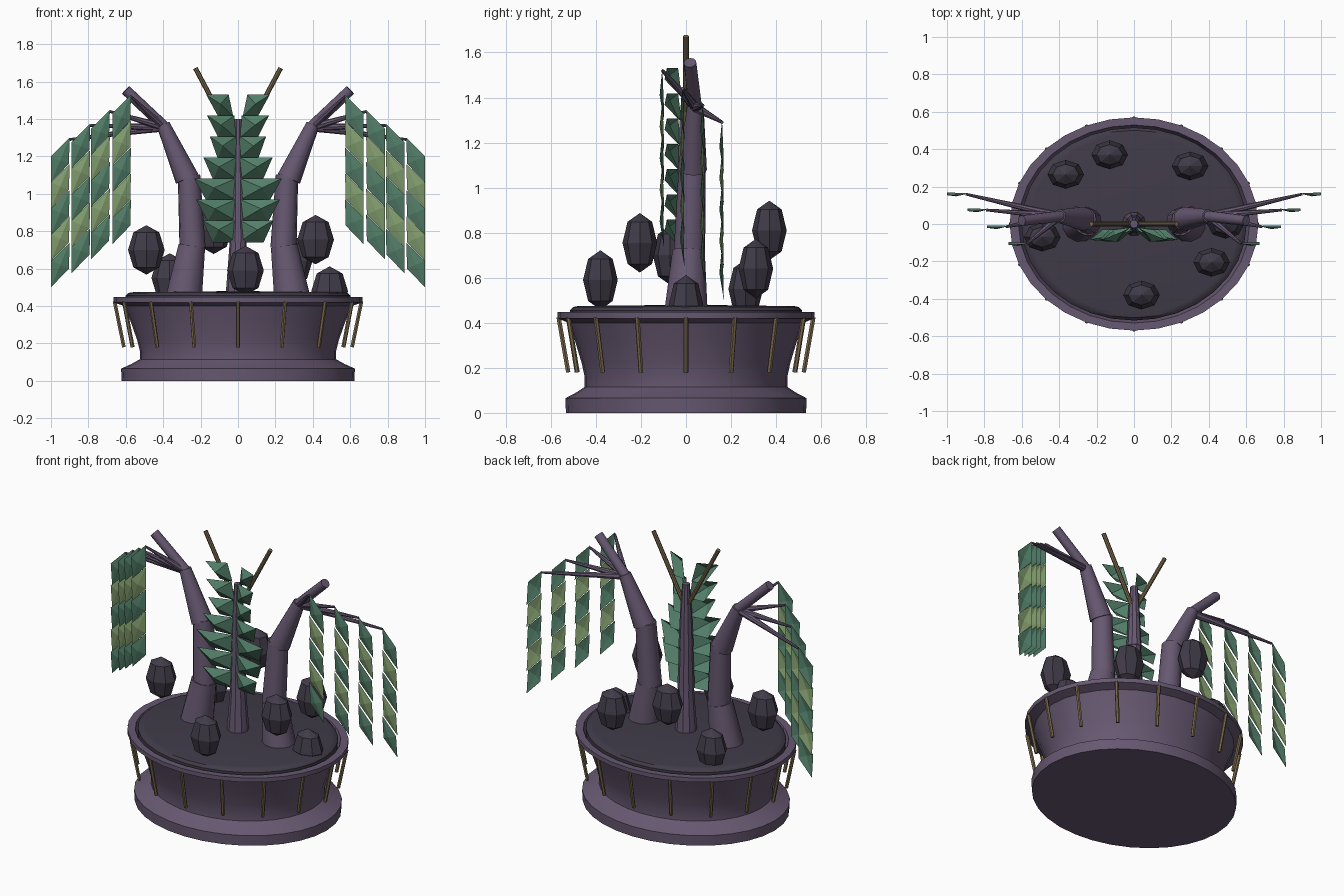
import bpy, bmesh, math
from mathutils import Vector

if "Cube" in bpy.data.objects:
    bpy.data.objects.remove(bpy.data.objects["Cube"])

def material(name, rgb):
    m = bpy.data.materials.new(name)
    m.diffuse_color = (*rgb, 1)
    m.use_nodes = True
    m.node_tree.nodes["Principled BSDF"].inputs["Base Color"].default_value = m.diffuse_color
    return m

PURPLE = material("dusky_purple", (0.135, 0.098, 0.165))
DARK = material("dark_stone", (0.052, 0.044, 0.066))
GREEN = material("deep_green", (0.085, 0.21, 0.14))
LIME = material("light_green", (0.23, 0.35, 0.16))
BROWN = material("twig_brown", (0.19, 0.135, 0.07))
SQUASH = 0.857  # pot depth relative to its width

def make(name, verts, faces, mats, smooth=True):
    me = bpy.data.meshes.new(name)
    me.from_pydata(verts, [], faces)
    for m in mats:
        me.materials.append(m)
    ob = bpy.data.objects.new(name, me)
    bpy.context.collection.objects.link(ob)
    bm = bmesh.new()
    bm.from_mesh(me)
    if smooth:
        bmesh.ops.recalc_face_normals(bm, faces=bm.faces)
    bm.to_mesh(me)
    bm.free()
    if smooth:
        bpy.ops.object.select_all(action='DESELECT')
        ob.select_set(True)
        bpy.context.view_layer.objects.active = ob
        bpy.ops.object.shade_smooth_by_angle(angle=math.radians(35))
    return ob

def skin(rings, n):
    """Quads between consecutive rings, capped at both ends."""
    faces = [(r*n + i, r*n + (i+1) % n, (r+1)*n + (i+1) % n, (r+1)*n + i)
             for r in range(rings - 1) for i in range(n)]
    return faces + [tuple(range(n))[::-1], tuple(range((rings-1)*n, rings*n))]

def lathe(name, profile, mat, n=32):
    verts = [(r*math.cos(2*math.pi*i/n), r*SQUASH*math.sin(2*math.pi*i/n), z)
             for r, z in profile for i in range(n)]
    return make(name, verts, skin(len(profile), n), [mat])

def rod(name, a, b, r1, r2, mat, n=10):
    a, b = Vector(a), Vector(b)
    q = (b - a).to_track_quat('Z', 'Y')
    verts = [c + q @ Vector((r*math.cos(2*math.pi*i/n), r*math.sin(2*math.pi*i/n), 0))
             for c, r in ((a, r1), (b, r2)) for i in range(n)]
    return make(name, verts, skin(2, n), [mat])

# Pot with flared rim, and the ground filling it
lathe("pot", [(0.622, 0), (0.625, 0.065), (0.57, 0.09), (0.525, 0.115), (0.525, 0.16),
              (0.54, 0.22), (0.575, 0.32), (0.61, 0.40), (0.665, 0.42), (0.665, 0.447),
              (0.618, 0.447), (0.60, 0.40)], PURPLE)
lathe("ground_disc", [(0.60, 0.40), (0.602, 0.455), (0.585, 0.47), (0.56, 0.474), (0.02, 0.48)], DARK)

# Slanted rods around the pot
for i in range(16):
    a = math.pi*i/8
    c, s = math.cos(a), math.sin(a)*SQUASH
    rod("pot_rod", (0.61*c, 0.61*s, 0.18), (0.66*c, 0.66*s, 0.425), 0.011, 0.011, BROWN, 6)

# Faceted hanging and resting stones
for x, y, z in [(-0.365, 0.265, 0.55), (-0.13, 0.37, 0.81), (0.30, 0.31, 0.64),
                (0.415, -0.205, 0.755), (0.04, -0.38, 0.59), (-0.49, -0.07, 0.70),
                (0.49, 0.0, 0.48)]:
    bm = bmesh.new()
    bmesh.ops.create_uvsphere(bm, u_segments=8, v_segments=4, radius=1)
    for v in bm.verts:
        v.co = Vector((x + v.co.x*0.098, y + v.co.y*0.077, z + v.co.z*0.132))
    me = bpy.data.meshes.new("stone")
    bm.to_mesh(me)
    bm.free()
    me.materials.append(DARK)
    bpy.context.collection.objects.link(bpy.data.objects.new("stone", me))

# Central stalk in stacked tapering pieces
for z1, z2, r1, r2 in [(0.46, 0.75, 0.066, 0.044), (0.74, 1.02, 0.05, 0.04),
                       (1.0, 1.22, 0.044, 0.034), (1.2, 1.40, 0.036, 0.022)]:
    rod("stalk", (0, 0, z1), (0, 0, z2), r1, r2, PURPLE)

# Leaf tiers on the front of the stalk: inner edge and outer reach per tier
TIERS = [(0.05, 0.17), (0.02, 0.165), (0.01, 0.15), (0.01, 0.185),
         (0.01, 0.235), (0.01, 0.225), (0.01, 0.19)]
for side in (-1, 1):
    verts, faces = [], []
    for k, (inner, w) in enumerate(TIERS):
        z, b = 1.53 - 0.112*k, 5*k
        low = 0.105 if k < 2 else 0.72*w
        verts += [(side*x, y, h) for x, y, h in (
            (inner, -0.035, z), (w, -0.085, z), (low, -0.03, z - 0.118),
            (inner*0.5, -0.02, z - 0.118), (0.55*w, -0.095, z - 0.05))]
        faces += [(b + i, b + (i+1) % 4, b + 4) for i in range(4)]
    make("stalk_leaves", verts, faces, [GREEN], smooth=False)
    rod("top_twig", (side*0.015, 0, 1.27), (side*0.228, 0, 1.672), 0.013, 0.013, BROWN, 8)

# Side trunks: lower end, upper end and radii of each piece
TRUNK = [((0.29, 0, 0.44), (0.247, 0.012, 0.72), 0.1, 0.074),
         ((0.243, 0.015, 0.71), (0.262, 0.028, 1.10), 0.07, 0.06),
         ((0.272, 0.028, 1.08), (0.40, 0.042, 1.37), 0.065, 0.036),
         ((0.385, 0.042, 1.35), (0.60, 0.018, 1.555), 0.03, 0.028)]
# Hanging fronds: inner x, depth and top height
FRONDS = [(0.572, -0.105, 1.53), (0.685, -0.015, 1.45), (0.79, 0.075, 1.375), (0.90, 0.16, 1.30)]
W, CELL = 0.1, 0.14
for side in (-1, 1):
    flip = lambda p: (side*p[0], p[1], p[2])
    for a, b, r1, r2 in TRUNK:
        rod("side_trunk", flip(a), flip(b), r1, r2, PURPLE, 12)
    verts, faces = [], []
    for x, y, z in FRONDS:
        rod("branch", flip((0.395, 0.042, 1.355)), flip((x, y, z - 0.01)), 0.022, 0.007, PURPLE, 8)
        # Slanted leaf cells, each a shallow folded parallelogram
        for k in range(5):
            t, b = z - CELL*k, len(verts)
            verts += [flip(p) for p in (
                (x, y, t), (x + W, y - 0.006, t - 0.1), (x + W, y + 0.008, t - 0.1 - CELL),
                (x + 0.004, y + 0.006, t - CELL), (x + W/2, y - 0.012, t - 0.05 - CELL/2))]
            faces += [(b + i, b + (i+1) % 4, b + 4) for i in range(4)]
    ob = make("hanging_fronds", verts, faces, [GREEN, LIME], smooth=False)
    for p in ob.data.polygons:
        p.material_index = (p.index // 4) % 5 % 2
